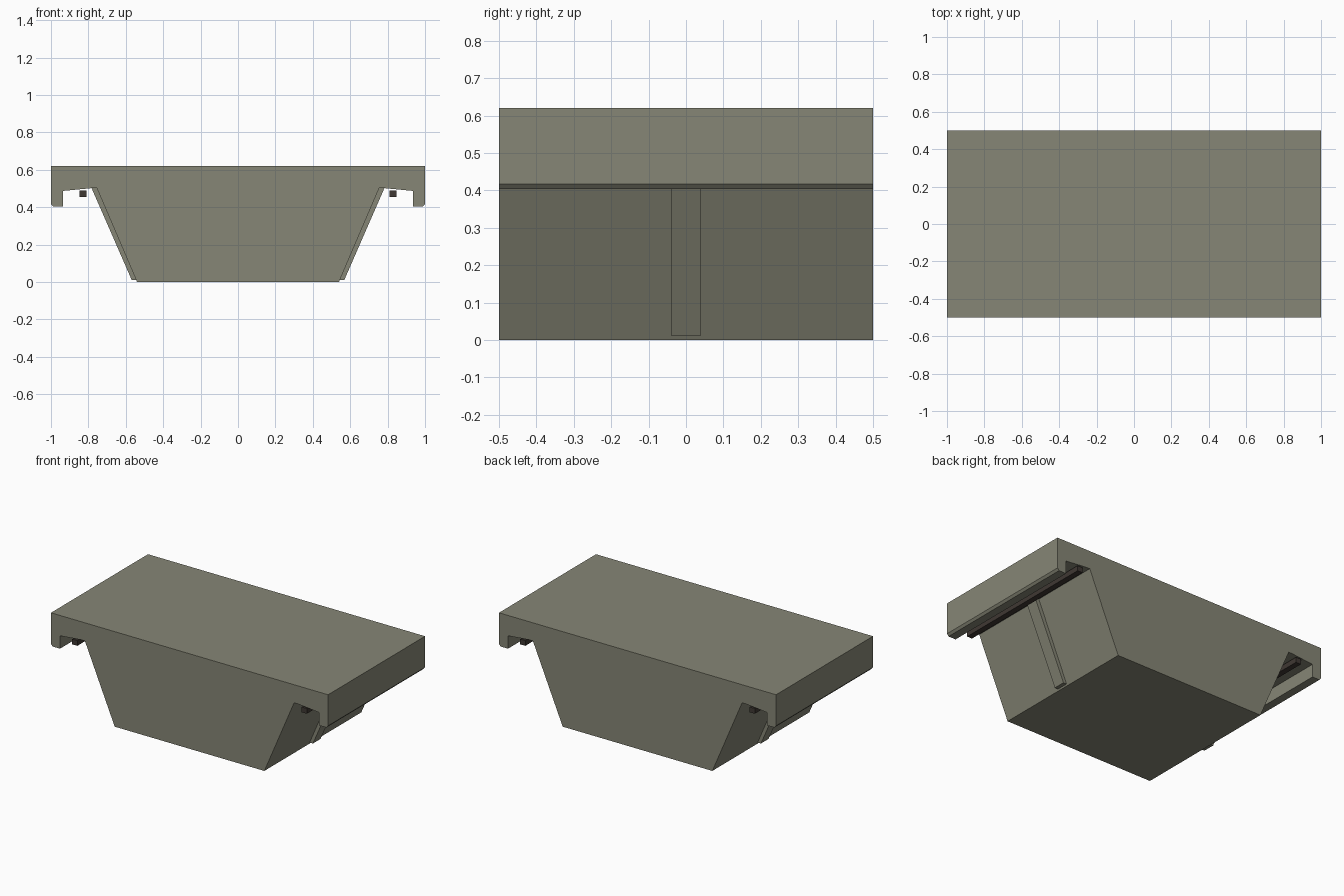
import bpy
import bmesh

cube = bpy.data.objects.get("Cube")
if cube:
    bpy.data.objects.remove(cube, do_unlink=True)


def make_material(name, colour):
    mat = bpy.data.materials.new(name)
    mat.use_nodes = True
    mat.diffuse_color = (*colour, 1)
    mat.node_tree.nodes["Principled BSDF"].inputs["Base Color"].default_value = (*colour, 1)
    return mat


olive = make_material("olive grey", (0.24, 0.24, 0.18))
dark = make_material("dark brown", (0.05, 0.04, 0.033))


def extrude_profile(name, points, length, mat):
    """Extrude an x/z outline along y, centred on y = 0."""
    bm = bmesh.new()
    face = bm.faces.new([bm.verts.new((x, -length / 2, z)) for x, z in points])
    moved = bmesh.ops.extrude_face_region(bm, geom=[face])["geom"]
    verts = [g for g in moved if isinstance(g, bmesh.types.BMVert)]
    bmesh.ops.translate(bm, verts=verts, vec=(0, length, 0))
    bmesh.ops.recalc_face_normals(bm, faces=bm.faces)
    mesh = bpy.data.meshes.new(name)
    bm.to_mesh(mesh)
    bm.free()
    mesh.materials.append(mat)
    obj = bpy.data.objects.new(name, mesh)
    bpy.context.collection.objects.link(obj)
    return obj


def mirrored(points, side):
    return [(side * x, z) for x, z in points]


# Main body: tapered trough with overhanging deck and hanging lips
half = [(0.54, 0), (0.755, 0.502), (0.78, 0.502), (0.935, 0.487),
        (0.935, 0.403), (0.988, 0.403), (1, 0.417), (1, 0.62)]
extrude_profile("body", half + mirrored(half[::-1], -1), 1.0, olive)

# Ribs on the sloping walls and rails under the overhangs
rib = [(0.535, 0.01), (0.568, 0.01), (0.783, 0.502), (0.745, 0.502)]
rail = [(0.81, 0.455), (0.847, 0.455), (0.847, 0.489), (0.81, 0.489)]
for label, side in (("left", 1), ("right", -1)):
    extrude_profile(label + "_wall_rib", mirrored(rib, side), 0.078, olive)
    extrude_profile(label + "_rail", mirrored(rail, side), 1.0, dark)
